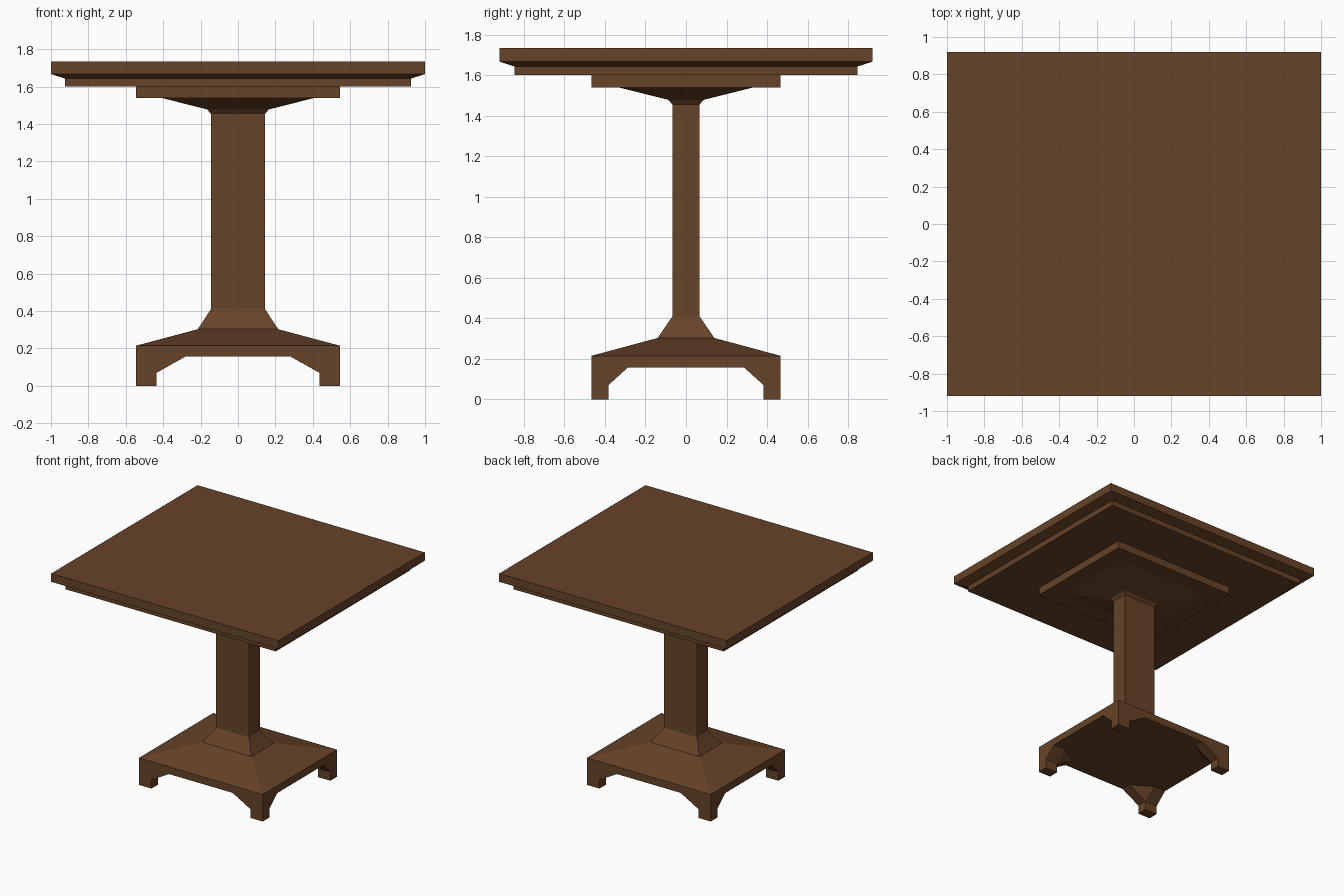
import bpy, bmesh

if "Cube" in bpy.data.objects:
    bpy.data.objects.remove(bpy.data.objects["Cube"])

wood = bpy.data.materials.new("brown wood")
wood.diffuse_color = (0.135, 0.056, 0.021, 1)
wood.use_nodes = True
wood.node_tree.nodes["Principled BSDF"].inputs["Base Color"].default_value = wood.diffuse_color


def finish(name, bm):
    bmesh.ops.recalc_face_normals(bm, faces=bm.faces)
    mesh = bpy.data.meshes.new(name)
    bm.to_mesh(mesh)
    bm.free()
    mesh.materials.append(wood)
    obj = bpy.data.objects.new(name, mesh)
    bpy.context.collection.objects.link(obj)
    return obj


def loft(name, rings):
    """Closed solid through centred rectangles (half x, half y, z), bottom to top."""
    bm = bmesh.new()
    loops = [[bm.verts.new((sx * x, sy * y, z))
              for sx, sy in ((-1, -1), (1, -1), (1, 1), (-1, 1))]
             for x, y, z in rings]
    for a, b in zip(loops, loops[1:]):
        for i in range(4):
            j = (i + 1) % 4
            bm.faces.new((a[i], a[j], b[j], b[i]))
    bm.faces.new(loops[0][::-1])
    bm.faces.new(loops[-1])
    return finish(name, bm)


# Top slab with its bevelled lower edge and recessed apron
loft("tabletop", [(0.925, 0.847, 1.60), (0.925, 0.847, 1.643),
                  (1.0, 0.92, 1.667), (1.0, 0.92, 1.733)])

# Support block under the top
loft("support_block", [(0.545, 0.467, 1.54), (0.545, 0.467, 1.60)])

# Column with flared foot and capital
loft("column", [(0.215, 0.14, 0.303), (0.145, 0.067, 0.41),
                (0.145, 0.067, 1.455), (0.165, 0.087, 1.478),
                (0.41, 0.333, 1.54)])

# Sloped plinth
loft("plinth", [(0.545, 0.467, 0.157), (0.545, 0.467, 0.215),
                (0.215, 0.14, 0.303)])

# Bracket feet: square block flaring into the plinth along both edges
X, Y = 0.545, 0.467
square = [(X, Y), (0.435, Y), (0.435, 0.383), (X, 0.383)]
flare = [(X, Y), (0.28, Y), (0.28, 0.383), (0.435, 0.287), (X, 0.287)]
for side, sx in (("left", -1), ("right", 1)):
    for end, sy in (("front", -1), ("back", 1)):
        bm = bmesh.new()
        for low, z0, high, z1 in ((square, 0, square, 0.07),
                                  (square, 0.07, flare, 0.157)):
            verts = [bm.verts.new((sx * x, sy * y, z))
                     for pts, z in ((low, z0), (high, z1)) for x, y in pts]
            bmesh.ops.convex_hull(bm, input=verts)
        finish(f"{end}_{side}_foot", bm)
